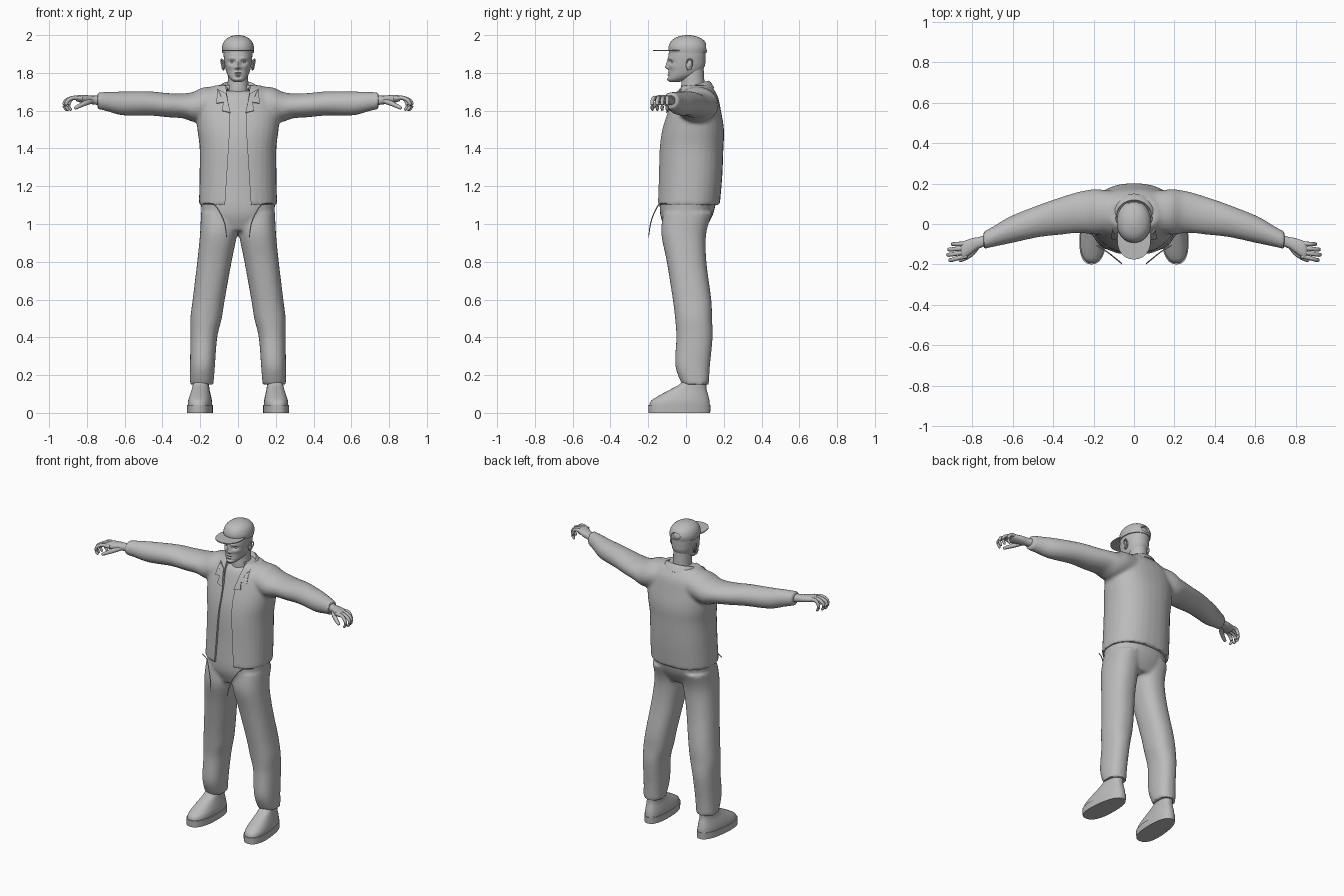
import bpy, bmesh
from math import sin, cos, pi, exp, radians, copysign
from mathutils import Vector
from mathutils.bvhtree import BVHTree

cube = bpy.data.objects.get("Cube")
if cube:
    bpy.data.objects.remove(cube, do_unlink=True)

grey = bpy.data.materials.new("plain grey")
grey.use_nodes = True
grey.diffuse_color = (0.5, 0.5, 0.5, 1)
grey.node_tree.nodes["Principled BSDF"].inputs["Base Color"].default_value = grey.diffuse_color


def spline(rows, steps):
    """Smooth interpolation through rows of equal length."""
    out = []
    for i in range(len(rows) - 1):
        a, b = rows[max(i - 1, 0)], rows[i]
        c, d = rows[i + 1], rows[min(i + 2, len(rows) - 1)]
        for k in range(steps):
            t = k / steps
            out.append([q + 0.5 * t * (r - p + t * (2*p - 5*q + 4*r - s + t * (3*(q - r) + s - p)))
                        for p, q, r, s in zip(a, b, c, d)])
    return out + [list(rows[-1])]


def loft(rows, axis="z", side=1, steps=4, n=32, power=2.3):
    """Rows: position along axis, two centre coordinates, two radii."""
    rings = []
    for t, u, v, a, b in spline(rows, steps):
        ring = []
        for k in range(n):
            c, s = cos(2 * pi * k / n), sin(2 * pi * k / n)
            p = a * copysign(abs(c) ** (2 / power), c)
            q = b * copysign(abs(s) ** (2 / power), s)
            ring.append((side * (u + p), v + q, t) if axis == "z" else (side * t, u + p, v + q))
        rings.append(ring)
    return rings


def sweep(rows, side=1, steps=4, n=12):
    """Round tube through rows of x, y, z, radius."""
    pts = spline(rows, steps)
    rings = []
    for i, (x, y, z, r) in enumerate(pts):
        d = Vector(pts[min(i + 1, len(pts) - 1)][:3]) - Vector(pts[max(i - 1, 0)][:3])
        quat = d.to_track_quat("Z", "Y")
        ring = [Vector((x, y, z)) + quat @ Vector((r * cos(2*pi*k/n), r * sin(2*pi*k/n), 0)) for k in range(n)]
        rings.append([(side * p.x, p.y, p.z) for p in ring])
    return rings


def finish(name, bm):
    bmesh.ops.recalc_face_normals(bm, faces=bm.faces)
    me = bpy.data.meshes.new(name)
    bm.to_mesh(me)
    bm.free()
    ob = bpy.data.objects.new(name, me)
    bpy.context.scene.collection.objects.link(ob)
    me.materials.append(grey)
    return ob


def skin(name, *lofts, closed=True):
    bm = bmesh.new()
    for rings in lofts:
        rows = [[bm.verts.new(p) for p in ring] for ring in rings]
        n = len(rows[0])
        for a, b in zip(rows, rows[1:]):
            for k in range(n if closed else n - 1):
                j = (k + 1) % n
                bm.faces.new((a[k], a[j], b[j], b[k]))
        if closed:
            bm.faces.new(rows[0])
            bm.faces.new(rows[-1])
    return finish(name, bm)


def fuse(ob, smooth):
    m = ob.modifiers.new("fuse", "REMESH")
    m.mode, m.voxel_size = "VOXEL", 0.01
    m = ob.modifiers.new("soften", "SMOOTH")
    m.factor, m.iterations = 0.5, smooth


def bake(ob):
    """Apply the modifiers."""
    deps = bpy.context.evaluated_depsgraph_get()
    me = bpy.data.meshes.new_from_object(ob.evaluated_get(deps))
    ob.modifiers.clear()
    ob.data = me


def cut(ob, cutter):
    m = ob.modifiers.new("cut", "BOOLEAN")
    m.operation, m.object, m.solver = "DIFFERENCE", cutter, "EXACT"
    bake(ob)
    bpy.data.objects.remove(cutter, do_unlink=True)


def ball(name, loc, size):
    bm = bmesh.new()
    bmesh.ops.create_uvsphere(bm, u_segments=20, v_segments=12, radius=1)
    for v in bm.verts:
        v.co = Vector(loc) + Vector(v.co[i] * size[i] for i in range(3))
    return finish(name, bm)


# Trousers: pelvis and two legs fused together
leg = [(.15, .192, .05, .062, .071), (.25, .188, .035, .066, .092), (.4, .181, .045, .071, .096),
       (.5, .169, .04, .083, .098), (.6, .155, .032, .085, .102), (.8, .125, .003, .091, .105),
       (.95, .103, -.012, .098, .119), (1.06, .1, .01, .096, .13)]
pelvis = [(.965, 0, -.005, .15, .1), (1.05, 0, .003, .19, .14), (1.15, 0, .014, .198, .152)]
trousers = skin("trousers", loft(pelvis), *[loft(leg, side=s) for s in (1, -1)])
fuse(trousers, 6)
bake(trousers)

# Jacket: body and sleeves fused, then opened down the front
body = [(1.1, 0, .012, .207, .167), (1.25, 0, .022, .204, .17), (1.4, 0, .028, .203, .17),
        (1.5, 0, .037, .215, .164), (1.6, 0, .045, .22, .14), (1.68, 0, .052, .19, .115),
        (1.735, 0, .052, .12, .078)]
sleeve = [(.08, .06, 1.645, .1, .085), (.18, .06, 1.632, .112, .092), (.235, .06, 1.62, .107, .08),
          (.29, .055, 1.625, .1, .066), (.37, .038, 1.629, .092, .064), (.47, .015, 1.638, .08, .064),
          (.61, -.028, 1.638, .067, .063), (.69, -.06, 1.648, .052, .052), (.745, -.081, 1.653, .043, .044)]
jacket = skin("jacket", loft(body), *[loft(sleeve, "x", s, power=2) for s in (1, -1)])
fuse(jacket, 5)
bake(jacket)
surface = BVHTree.FromObject(jacket, bpy.context.evaluated_depsgraph_get())
edge = [(.072, 1.05), (.042, 1.52), (.045, 1.6), (.075, 1.8)]
outline = edge + [(-x, z) for x, z in reversed(edge)]
cut(jacket, skin("opening_cutter", [[(x, y, z) for x, z in outline] for y in (-.4, 0)]))

# Shirt inside the opening
shirt = [(z, u, v + .002, a - .03, b - .012) for z, u, v, a, b in body[:-1]]
shirt[0] = (1.125,) + shirt[0][1:]
skin("shirt", loft(shirt + [(1.705, 0, .05, .09, .07)]))

# Lapels laid on the chest
lapel = [(.062, 1.69), (.108, 1.715), (.115, 1.64), (.078, 1.645), (.085, 1.6), (.04, 1.59)]
for s, side in ((1, "left"), (-1, "right")):
    bm = bmesh.new()
    bm.faces.new([bm.verts.new((s * x, -.3, z)) for x, z in lapel])
    bmesh.ops.triangulate(bm, faces=bm.faces)
    bmesh.ops.subdivide_edges(bm, edges=bm.edges, cuts=4, use_grid_fill=True)
    for v in bm.verts:
        hit = surface.ray_cast(v.co, Vector((0, 1, 0)))[0]
        v.co.y = (hit.y if hit else -.05) - .009
    ob = finish(side + "_lapel", bm)
    ob.modifiers.new("thickness", "SOLIDIFY").thickness = .006
    bake(ob)

# Folded collar around the neck
angles = [radians(-52 + 284 * i / 40) for i in range(41)]
profile = [(.074, .045, .058, 1.715), (.086, .044, .075, 1.737), (.1, .042, .09, 1.728), (.117, .042, .108, 1.698)]
collar = skin("collar", [[(rx * cos(a), cy + ry * sin(a), z + .022 * sin(a)) for a in angles]
                         for rx, cy, ry, z in profile], closed=False)
collar.modifiers.new("thickness", "SOLIDIFY").thickness = .007
bake(collar)

# Neck and sculpted head
skin("neck", loft([(1.64, 0, .045, .068, .07), (1.71, 0, .037, .058, .064), (1.76, 0, .037, .054, .06),
                   (1.83, 0, .035, .054, .058)], power=2))
skull = [(1.752, 0, -.06, .02, .026), (1.765, 0, -.045, .038, .05), (1.785, 0, -.02, .053, .074),
         (1.81, 0, -.003, .063, .088), (1.84, 0, .003, .07, .097), (1.87, 0, .004, .074, .099),
         (1.9, 0, .006, .076, .098), (1.94, 0, .01, .074, .093), (1.97, 0, .011, .055, .07),
         (1.985, 0, .011, .02, .03)]
head = skin("head", loft(skull, steps=7, n=96, power=2.15))
features = [(.032, 1.857, .016, .011, .013), (.03, 1.876, .022, .008, -.005), (.045, 1.833, .018, .012, -.004),
            (0, 1.829, .011, .01, -.016), (0, 1.848, .009, .018, -.01), (.012, 1.826, .007, .006, -.006),
            (0, 1.802, .019, .005, -.006), (0, 1.796, .022, .003, .005), (0, 1.789, .017, .005, -.006),
            (0, 1.778, .02, .005, .004), (0, 1.765, .018, .009, -.005)]
for v in head.data.vertices:
    if v.co.y < 0:
        x, z = abs(v.co.x), v.co.z
        v.co.y += sum(d * exp(-((x - fx) / w) ** 2 - ((z - fz) / h) ** 2) for fx, fz, w, h, d in features)

# Cap with rear opening and flat peak
dome = [(1.906, 0, .01, .083, .099), (1.935, 0, .01, .085, .103), (1.965, 0, .01, .075, .091),
        (1.985, 0, .01, .055, .067), (1.997, 0, .01, .027, .032), (2, 0, .01, .005, .006)]
cap = skin("cap", loft(dome, n=48, power=2.1))
cut(cap, ball("cap_cutter", (0, .115, 1.938), (.036, .025, .02)))
skin("cap_peak", loft([(1.915, 0, -.075, .083, .1), (1.921, 0, -.075, .083, .1)], steps=1, n=48, power=2.2))

# Shoe outlines
sole = [(0, 0, -.035, .07, .163), (.042, 0, -.035, .071, .165)]
upper = [(.04, 0, -.034, .066, .16), (.065, 0, -.03, .065, .154), (.095, 0, -.01, .058, .127),
         (.125, 0, .014, .05, .095), (.16, 0, .042, .046, .066), (.22, 0, .05, .044, .055)]
wrist = [(.7, -.07, 1.654, .03, .03), (.765, -.092, 1.656, .028, .023), (.8, -.107, 1.66, .037, .022),
         (.84, -.127, 1.664, .043, .019), (.858, -.131, 1.663, .036, .012)]

for s, side in ((1, "left"), (-1, "right")):
    # Eyes and ears
    ball(side + "_eye", (s * .031, -.064, 1.857), (.013, .013, .01))
    ball(side + "_ear", (s * .076, .017, 1.842), (.008, .017, .028))
    rim = [(.078, .004, 1.852, .004), (.085, .012, 1.87, .004), (.089, .03, 1.868, .004),
           (.087, .034, 1.848, .004), (.08, .018, 1.822, .005), (.075, .008, 1.816, .003)]
    skin(side + "_ear_rim", sweep(rim, s))

    # Shoes, narrower at the heel and turned slightly outward
    for name, rows in (("sole", sole), ("shoe", upper)):
        ob = skin(side + "_" + name, loft(rows, steps=3 if name == "shoe" else 1, n=40, power=2.4))
        for v in ob.data.vertices:
            x, y = v.co.x * (.93 - .5 * v.co.y), v.co.y
            v.co.x = s * (.198 + x * (1 if s > 0 else -1) * s - .06 * y)

    # Hand with four curled fingers and a thumb
    skin(side + "_palm", loft(wrist, "x", s, n=24))
    for i, name in enumerate(("little", "ring", "middle", "index")):
        y, spread = -.098 - .02 * i, -.1 - .026 * i
        reach = (.897, .915, .92, .91)[i]
        rows = [(.825, y, 1.664, .011), (.87, (y + spread) / 2, 1.668, .011), (reach - .008, spread, 1.652, .01),
                (reach, spread, 1.625, .009), (reach - .012, spread, 1.605, .007), (reach - .015, spread, 1.601, .002)]
        skin(f"{side}_{name}_finger", sweep(rows, s))
    thumb = [(.77, -.105, 1.652, .013), (.8, -.142, 1.643, .014), (.83, -.165, 1.63, .012),
             (.86, -.18, 1.615, .009), (.866, -.183, 1.612, .003)]
    skin(side + "_thumb", sweep(thumb, s))

    # Hanging drawstring at the hem
    cord = [(.185, -.105, 1.108, .003), (.13, -.14, 1.105, .003), (.095, -.168, 1.06, .003),
            (.07, -.188, 1, .003), (.06, -.198, .93, .002)]
    skin(side + "_drawstring", sweep(cord, s, n=6))

# Smooth shading with crisp edges
bpy.ops.object.select_all(action="DESELECT")
for ob in bpy.context.scene.objects:
    if ob.type == "MESH":
        ob.select_set(True)
        bpy.context.view_layer.objects.active = ob
bpy.ops.object.shade_smooth_by_angle(angle=radians(40))
